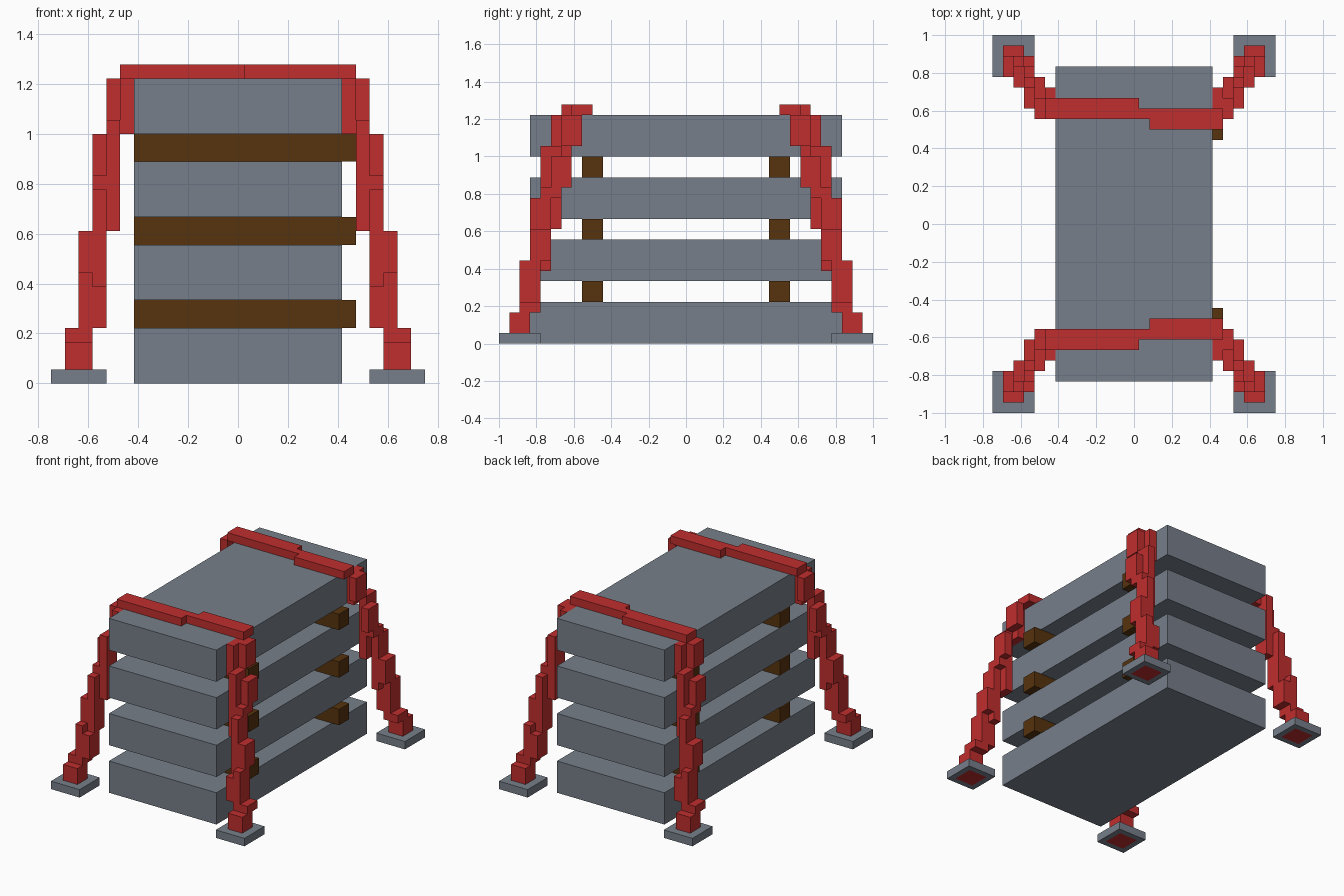
import bpy
import bmesh
from mathutils import Vector

U = 1 / 18  # one block of the model

if "Cube" in bpy.data.objects:
    bpy.data.objects.remove(bpy.data.objects["Cube"], do_unlink=True)


def make_material(name, rgb):
    mat = bpy.data.materials.new(name)
    mat.use_nodes = True
    colour = (*rgb, 1)
    mat.diffuse_color = colour
    mat.node_tree.nodes["Principled BSDF"].inputs["Base Color"].default_value = colour
    return mat


grey = make_material("slate grey", (0.184, 0.212, 0.254))
red = make_material("rope red", (0.53, 0.027, 0.027))
brown = make_material("dark wood", (0.095, 0.033, 0.004))


def add_box(bm, xs, ys, zs):
    """Box spanning the given ranges, in blocks."""
    low, high = (Vector(c) * U for c in zip(xs, ys, zs))
    verts = bmesh.ops.create_cube(bm, size=1)["verts"]
    for v in verts:
        for i in range(3):
            v.co[i] = high[i] if v.co[i] > 0 else low[i]


def finish(bm, name, *mats):
    bmesh.ops.recalc_face_normals(bm, faces=bm.faces)
    mesh = bpy.data.meshes.new(name)
    bm.to_mesh(mesh)
    bm.free()
    for mat in mats:
        mesh.materials.append(mat)
    bpy.context.collection.objects.link(bpy.data.objects.new(name, mesh))


def boxes(name, mat, parts):
    bm = bmesh.new()
    for part in parts:
        add_box(bm, *part)
    finish(bm, name, mat)


def span(sign, a, b):
    return tuple(sorted((sign * a, sign * b)))


# Stacked slabs
for i in range(4):
    boxes(f"slab_{i + 1}", grey, [((-7.5, 7.5), (-15, 15), (6 * i, 6 * i + 4))])

# Rope columns: inner x, inner y, bottom, top (each one wide, two deep)
ROPE = [
    (7.5, 11, 18, 22), (8.5, 10, 19, 22), (8.5, 12, 11, 19),
    (9.5, 11, 15, 18), (9.5, 12, 14, 15), (9.5, 13, 7, 14), (9.5, 14, 4, 7),
    (10.5, 13, 8, 11), (10.5, 14, 3, 8), (11.5, 14, 3, 4),
    (10.5, 15, 1, 3), (11.5, 15, 1, 3),
]

for sy, end in ((-1, "front"), (1, "back")):
    # Spacer beams between the slabs, sticking out on one side
    for i in range(3):
        boxes(f"{end}_spacer_{i + 1}", brown,
              [((-7.5, 8.5), span(sy, 8, 10), (6 * i + 4, 6 * i + 6))])

    # Rope across the top, with a jog near the middle
    boxes(f"{end}_top_rope", red, [
        ((-8.5, 0.5), span(sy, 10, 12), (22, 23)),
        ((0.5, 1.5), span(sy, 10, 11), (22, 23)),
        ((1.5, 8.5), span(sy, 9, 11), (22, 23)),
    ])

    for sx, side in ((-1, "right"), (1, "left")):
        # Stepped rope down to the ground
        boxes(f"{end}_{side}_rope", red,
              [(span(sx, x, x + 1), span(sy, y, y + 2), (z0, z1))
               for x, y, z0, z1 in ROPE])

        # Anchor plate with the rope end showing underneath
        bm = bmesh.new()
        add_box(bm, span(sx, 9.5, 13.5), span(sy, 14, 18), (0, 1))
        bmesh.ops.recalc_face_normals(bm, faces=bm.faces)
        bottom = min(bm.faces, key=lambda f: f.calc_center_median().z)
        bmesh.ops.inset_individual(bm, faces=[bottom], thickness=U)
        bottom.material_index = 1
        finish(bm, f"{end}_{side}_anchor", grey, red)
